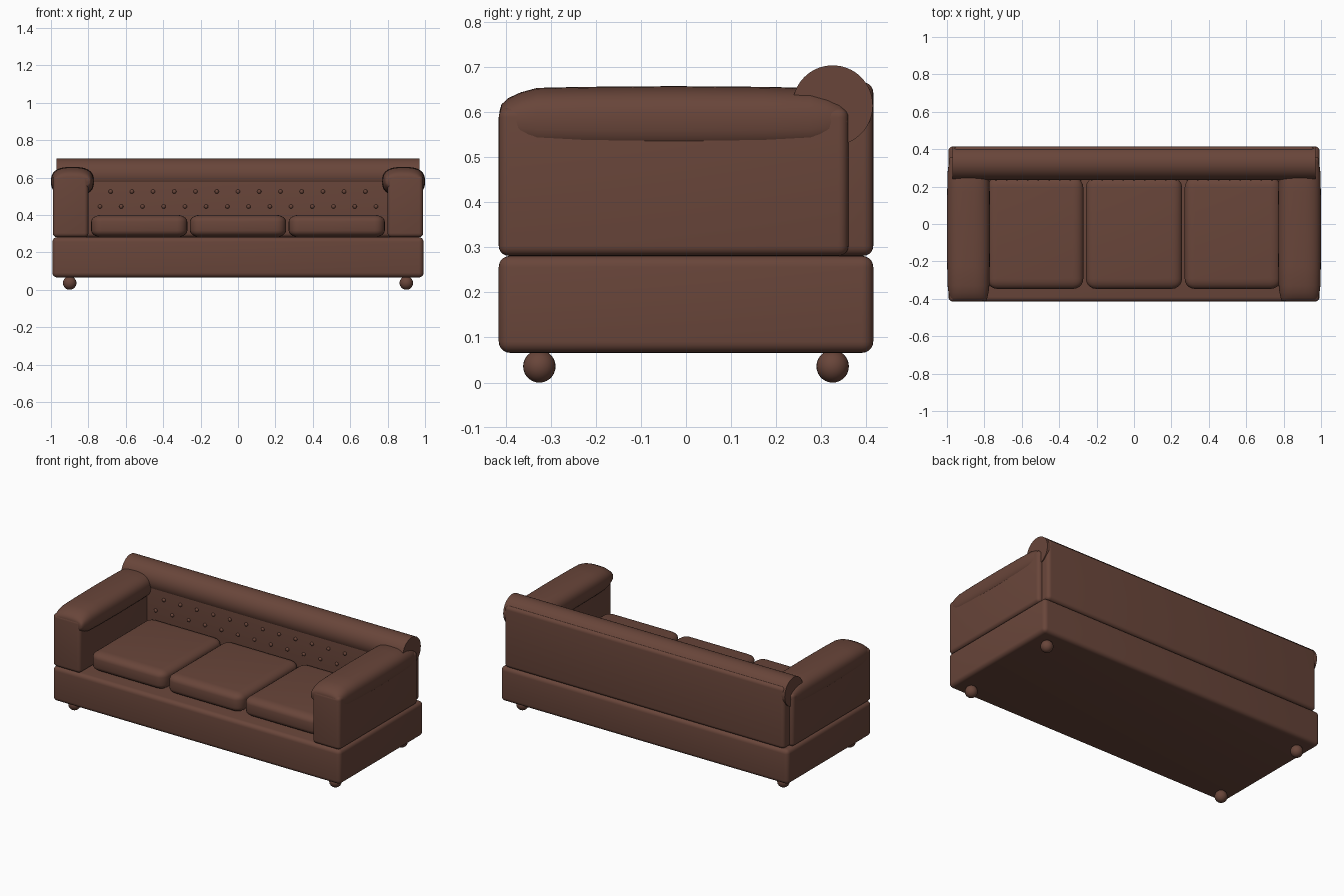
import bpy, bmesh, math
from mathutils import Matrix, Vector

cube = bpy.data.objects.get("Cube")
if cube:
    bpy.data.objects.remove(cube, do_unlink=True)

COLOUR = (0.14, 0.06, 0.042, 1)
leather = bpy.data.materials.new("brown_leather")
leather.use_nodes = True
leather.diffuse_color = COLOUR
shader = leather.node_tree.nodes["Principled BSDF"]
shader.inputs["Base Color"].default_value = COLOUR
shader.inputs["Roughness"].default_value = 0.6


def finish(name, bm):
    bmesh.ops.recalc_face_normals(bm, faces=bm.faces)
    mesh = bpy.data.meshes.new(name)
    bm.to_mesh(mesh)
    bm.free()
    mesh.materials.append(leather)
    ob = bpy.data.objects.new(name, mesh)
    bpy.context.collection.objects.link(ob)
    bpy.ops.object.select_all(action='DESELECT')
    ob.select_set(True)
    bpy.context.view_layer.objects.active = ob
    bpy.ops.object.shade_smooth_by_angle(angle=math.radians(40))
    return ob


def rounded_box(name, low, high, radius, flatten=1.0):
    """Box with rounded edges; flatten squashes the rounding in z."""
    low, high = Vector(low), Vector(high)
    size, mid = high - low, (low + high) / 2
    bm = bmesh.new()
    bmesh.ops.create_cube(bm, size=1)
    bmesh.ops.scale(bm, verts=bm.verts, vec=(size.x, size.y, size.z / flatten))
    bmesh.ops.bevel(bm, geom=bm.edges[:], offset=radius, segments=5,
                    profile=0.5, affect='EDGES')
    bmesh.ops.scale(bm, verts=bm.verts, vec=(1, 1, flatten))
    bmesh.ops.translate(bm, verts=bm.verts, vec=mid)
    return finish(name, bm)


def ball(name, centre, radius, squash_y=1.0):
    bm = bmesh.new()
    bmesh.ops.create_uvsphere(bm, u_segments=24, v_segments=14, radius=radius)
    bmesh.ops.scale(bm, verts=bm.verts, vec=(1, squash_y, 1))
    bmesh.ops.translate(bm, verts=bm.verts, vec=centre)
    return finish(name, bm)


def arm_roll(name, side):
    """Padded roll: squarish oval section lofted along y, tapered at both ends."""
    half_w, half_h, mid_y, mid_z, count = 0.115, 0.078, -0.027, 0.579, 40
    # distance from the middle, width scale, height scale
    half = [(0.386, 0.80, 0.30), (0.382, 0.84, 0.48), (0.367, 0.88, 0.66),
            (0.340, 0.93, 0.82), (0.303, 0.97, 0.95), (0.2, 0.99, 0.98)]
    stations = ([(-d, w, h) for d, w, h in half] + [(0, 1, 1)]
                + [(d, w, h) for d, w, h in reversed(half)])
    bm = bmesh.new()
    rings = []
    for d, w, h in stations:
        ring = []
        for i in range(count):
            a = math.tau * i / count
            c, s = math.cos(a), math.sin(a)
            px = math.copysign(abs(c) ** 0.75, c) * half_w * w
            pz = math.copysign(abs(s) ** 0.75, s) * half_h * h
            ring.append(bm.verts.new((side * 0.885 + px, mid_y + d, mid_z + pz)))
        rings.append(ring)
    for a, b in zip(rings, rings[1:]):
        for i in range(count):
            j = (i + 1) % count
            bm.faces.new((a[i], a[j], b[j], b[i]))
    bm.faces.new(rings[0])
    bm.faces.new(rings[-1])
    return finish(name, bm)


# Base and ball feet
rounded_box("base", (-0.992, -0.415, 0.066), (0.992, 0.415, 0.281), 0.025)
for sx, side in ((-1, "right"), (1, "left")):
    for sy, end in ((-1, "front"), (1, "back")):
        ball(f"{end}_{side}_foot", (sx * 0.9, sy * 0.325, 0.036), 0.036)

# Arms with padded rolls
for sx, side in ((-1, "right"), (1, "left")):
    xs = sorted((sx * 0.8, sx * 0.99))
    rounded_box(f"{side}_arm", (xs[0], -0.415, 0.281), (xs[1], 0.36, 0.61), 0.022)
    arm_roll(f"{side}_arm_roll", sx)

# Backrest with a full-width roll along the top
rounded_box("backrest", (-0.965, 0.245, 0.281), (0.965, 0.415, 0.665), 0.022)
bm = bmesh.new()
bmesh.ops.create_cone(bm, cap_ends=True, segments=64, radius1=0.089,
                      radius2=0.089, depth=1.942,
                      matrix=Matrix.Translation((0, 0.325, 0.614))
                      @ Matrix.Rotation(math.pi / 2, 4, 'Y'))
finish("backrest_roll", bm)

# Seat cushions
for i, place in enumerate(("right", "middle", "left")):
    x = (i - 1) * 0.528
    rounded_box(f"{place}_seat_cushion", (x - 0.257, -0.347, 0.281),
                (x + 0.257, 0.25, 0.4), 0.055, 0.65)

# Two staggered rows of tufting buttons
for row, count, z in (("upper", 13, 0.525), ("lower", 14, 0.445)):
    for i in range(count):
        x = (i - (count - 1) / 2) * 0.1135
        ball(f"{row}_button_{i + 1}", (x, 0.243, z), 0.011, 0.9)
